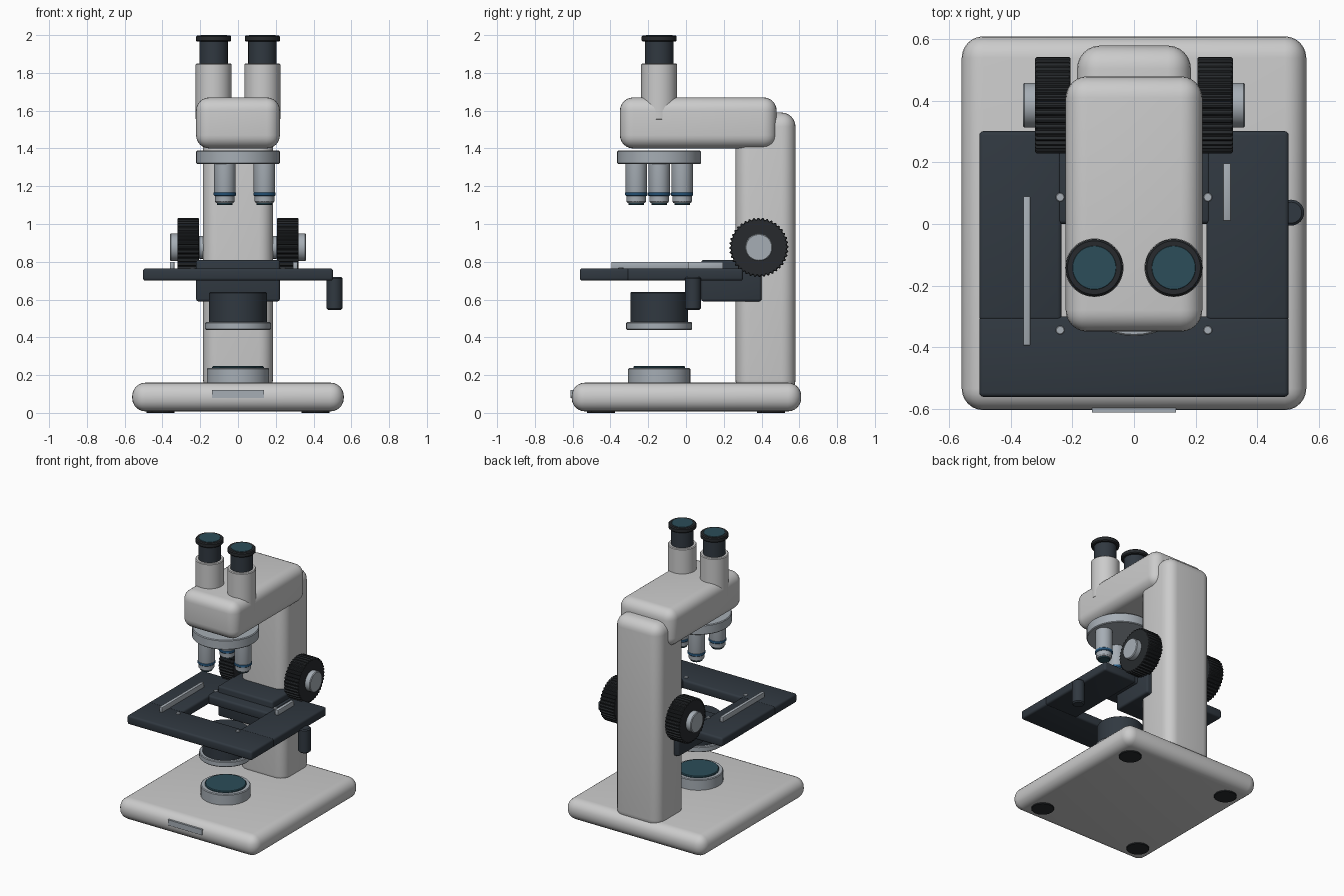
import bpy, bmesh, math
from mathutils import Matrix

if "Cube" in bpy.data.objects:
    bpy.data.objects.remove(bpy.data.objects["Cube"])


def material(name, rgb):
    m = bpy.data.materials.new(name)
    m.diffuse_color = (*rgb, 1)
    m.use_nodes = True
    m.node_tree.nodes["Principled BSDF"].inputs["Base Color"].default_value = m.diffuse_color
    return m


DARK = material("dark_paint", (0.03, 0.04, 0.052))
BLACK = material("black_rubber", (0.02, 0.023, 0.026))
METAL = material("metal", (0.38, 0.42, 0.46))
GLASS = material("glass", (0.025, 0.075, 0.1))
BLUE = material("blue_band", (0.03, 0.14, 0.3))
OPTIC_Y = -0.142


def finish(name, bm, mat):
    bmesh.ops.recalc_face_normals(bm, faces=bm.faces[:])
    me = bpy.data.meshes.new(name)
    bm.to_mesh(me)
    bm.free()
    me.shade_smooth()
    me.set_sharp_from_angle(angle=math.radians(32))
    if mat:
        me.materials.append(mat)
    ob = bpy.data.objects.new(name, me)
    bpy.context.collection.objects.link(ob)
    return ob


def box(name, x, y, z, bevel=0.0, mat=None, segments=6):
    """Box from (min, max) ranges with rounded edges."""
    bm = bmesh.new()
    size = [r[1] - r[0] for r in (x, y, z)]
    mid = [(r[0] + r[1]) / 2 for r in (x, y, z)]
    bmesh.ops.create_cube(bm, size=1, matrix=Matrix.Translation(mid) @ Matrix.Diagonal((*size, 1)))
    if bevel:
        bmesh.ops.bevel(bm, geom=bm.edges[:], offset=bevel, segments=segments,
                        profile=0.5, affect='EDGES')
    return finish(name, bm, mat)


def lathe(name, profile, loc, mat=None, sides=48, groove=0.0, axis='Z'):
    """Capped turned solid from (radius, height) points; groove cuts a knurl."""
    bm = bmesh.new()
    rings = []
    for r, h in profile:
        ring = []
        for i in range(sides):
            a = 2 * math.pi * i / sides
            rr = r - (groove if i % 4 in (2, 3) else 0)
            ring.append(bm.verts.new((rr * math.cos(a), rr * math.sin(a), h)))
        rings.append(ring)
    for lo, hi in zip(rings, rings[1:]):
        for i in range(sides):
            j = (i + 1) % sides
            bm.faces.new((lo[i], lo[j], hi[j], hi[i]))
    bm.faces.new(rings[0][::-1])
    bm.faces.new(rings[-1])
    if axis == 'X':
        bm.transform(Matrix.Rotation(math.pi / 2, 4, 'Y'))
    bm.transform(Matrix.Translation(loc))
    return finish(name, bm, mat)


def disc(name, r, z0, z1, loc, mat=None, c=0.005, **kw):
    """Cylinder with small chamfers."""
    return lathe(name, [(r - c, z0), (r, z0 + c), (r, z1 - c), (r - c, z1)], loc, mat, **kw)


# Base, feet and front plate
box("base", (-0.56, 0.56), (-0.605, 0.61), (0.008, 0.16), 0.07)
for sx in (-1, 1):
    for sy in (-1, 1):
        disc("foot", 0.075, 0, 0.02, (sx * 0.41, sy * 0.45, 0), BLACK, c=0.002)
box("front_plate", (-0.137, 0.137), (-0.612, -0.59), (0.08, 0.12), 0, METAL)

# Column and head
box("column", (-0.185, 0.185), (0.262, 0.58), (0.10, 1.59), 0.075)
box("head", (-0.222, 0.222), (-0.35, 0.48), (1.40, 1.67), 0.07)

# Lamp on the base and condenser below the stage
disc("lamp_housing", 0.165, 0.15, 0.237, (0, OPTIC_Y, 0), METAL)
disc("lamp_lens", 0.137, 0.22, 0.248, (0, OPTIC_Y, 0), GLASS)
disc("condenser_ring", 0.175, 0.44, 0.48, (0, OPTIC_Y, 0), METAL)
disc("condenser", 0.153, 0.475, 0.64, (0, OPTIC_Y, 0), DARK)

# Stage frame around the opening, with its carrier
SZ = (0.70, 0.765)
box("stage_front", (-0.503, 0.503), (-0.562, -0.30), SZ, 0.014, DARK, 3)
box("stage_back", (-0.25, 0.25), (0.0, 0.30), SZ, 0.014, DARK, 3)
for sx in (-1, 1):
    box("stage_side", sorted((sx * 0.235, sx * 0.503)), (-0.315, 0.302), SZ, 0.014, DARK, 3)
box("stage_carrier", (-0.222, 0.222), (0.08, 0.40), (0.59, 0.81), 0.014, DARK, 3)

# Stage clips, screws and control handle
box("left_clip", (-0.36, -0.337), (-0.395, 0.09), (0.76, 0.80), 0.003, METAL, 2)
box("right_clip", (0.29, 0.315), (0.01, 0.197), (0.76, 0.80), 0.003, METAL, 2)
for sx in (-1, 1):
    for y in (0.087, -0.345):
        disc("stage_screw", 0.014, 0.755, 0.77, (sx * 0.24, y, 0), METAL, c=0.002, sides=20)
disc("stage_handle", 0.042, 0.545, 0.72, (0.511, 0.037, 0), DARK, c=0.008, sides=32)

# Focus knobs on one axle
KNOB = (0, 0.386, 0.876)
disc("focus_axle", 0.06, -0.21, 0.21, KNOB, METAL, axis='X')
for sx in (-1, 1):
    a, b = sorted((sx * 0.206, sx * 0.321))
    disc("coarse_knob", 0.157, a, b, KNOB, BLACK, sides=160, groove=0.008, axis='X')
    a, b = sorted((sx * 0.31, sx * 0.361))
    disc("fine_knob", 0.073, a, b, KNOB, METAL, axis='X')

# Rotating nosepiece with three objectives
disc("nosepiece", 0.222, 1.318, 1.388, (0, OPTIC_Y, 0), METAL)
for k in range(3):
    a = k * 2 * math.pi / 3
    p = (0.14 * math.cos(a), OPTIC_Y + 0.14 * math.sin(a), 0)
    lathe("objective", [(0.045, 1.11), (0.052, 1.12), (0.052, 1.15), (0.057, 1.17), (0.057, 1.33)], p, METAL)
    disc("objective_band", 0.059, 1.148, 1.17, p, BLUE)
    disc("objective_tip", 0.041, 1.10, 1.12, p, GLASS, c=0.002)

# Twin eyepieces
for sx in (-1, 1):
    p = (sx * 0.129, OPTIC_Y, 0)
    disc("eye_tube", 0.095, 1.55, 1.85, p)
    disc("eyepiece", 0.075, 1.83, 1.975, p, DARK)
    disc("eye_cup", 0.093, 1.965, 1.998, p, BLACK, c=0.006)
    disc("eye_lens", 0.071, 1.98, 2.0, p, GLASS, c=0.001)
